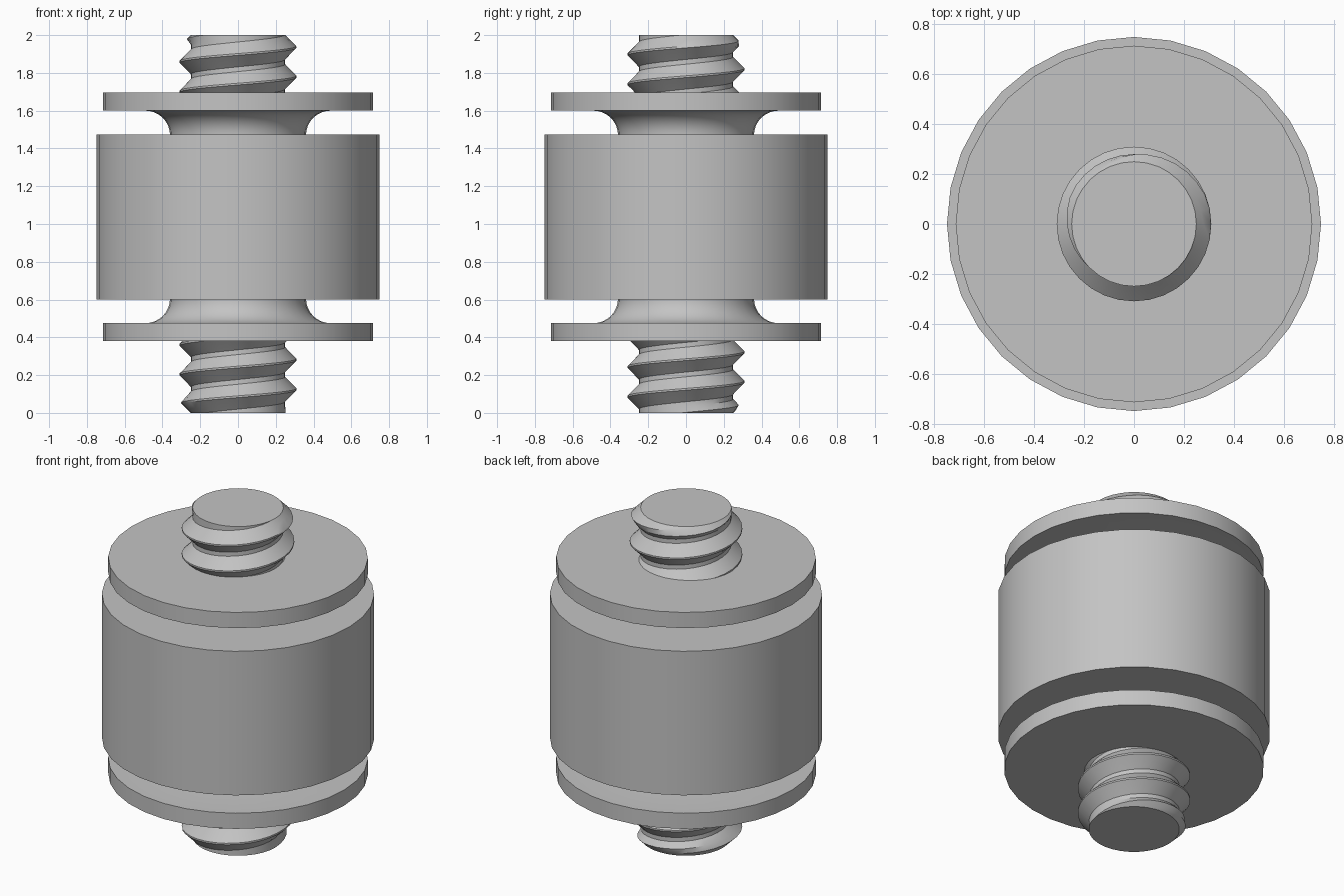
import bpy, bmesh
from math import sin, cos, tau, pi, hypot

if "Cube" in bpy.data.objects:
    bpy.data.objects.remove(bpy.data.objects["Cube"])

grey = bpy.data.materials.new("plain grey")
grey.use_nodes = True
tint = (0.55, 0.55, 0.55, 1)
grey.diffuse_color = tint
grey.node_tree.nodes["Principled BSDF"].inputs["Base Color"].default_value = tint


def finish(name, bm):
    bmesh.ops.recalc_face_normals(bm, faces=bm.faces)
    mesh = bpy.data.meshes.new(name)
    bm.to_mesh(mesh)
    bm.free()
    mesh.materials.append(grey)
    ob = bpy.data.objects.new(name, mesh)
    bpy.context.collection.objects.link(ob)
    bpy.ops.object.select_all(action="DESELECT")
    ob.select_set(True)
    bpy.context.view_layer.objects.active = ob
    bpy.ops.object.shade_smooth_by_angle(angle=pi / 6)
    return ob


def lathe(name, profile, sides=32):
    """Solid of revolution from (radius, height) points, capped at both ends."""
    bm = bmesh.new()
    rings = [[bm.verts.new((r * cos(tau * j / sides), r * sin(tau * j / sides), z))
              for j in range(sides)] for r, z in profile]
    for a, b in zip(rings, rings[1:]):
        for j in range(sides):
            k = (j + 1) % sides
            bm.faces.new((a[j], a[k], b[k], b[j]))
    bm.faces.new(rings[0])
    bm.faces.new(rings[-1])
    return finish(name, bm)


def thread(name, low, high, start, tip, sides=32, pitch=0.157):
    """Right-handed helical thread trimmed flat between two heights."""
    shape = [(0.25, 0), (0.25, 0.16), (0.28, 0.36), (0.31, 0.55), (0.31, 0.61), (0.28, 0.8)]
    m = len(shape)
    turns = int((high - low) / pitch) + 4
    bm = bmesh.new()
    grid = []
    for i in range(turns * m):
        r, f = shape[i % m]
        z = start + (i // m + f) * pitch
        grid.append([bm.verts.new((r * cos(tau * j / sides), r * sin(tau * j / sides),
                                   z + pitch * j / sides)) for j in range(sides)])
    # The last column joins the first column one pitch higher
    for i in range(len(grid) - 1):
        for j in range(sides):
            if j < sides - 1:
                quad = (grid[i][j], grid[i][j + 1], grid[i + 1][j + 1], grid[i + 1][j])
            elif i + 1 + m < len(grid):
                quad = (grid[i][j], grid[i + m][0], grid[i + m + 1][0], grid[i + 1][j])
            else:
                continue
            bm.faces.new(quad)
    # Trim both ends and cap them
    for z, up in ((low, -1), (high, 1)):
        bmesh.ops.bisect_plane(bm, geom=bm.verts[:] + bm.edges[:] + bm.faces[:],
                               plane_co=(0, 0, z), plane_no=(0, 0, up), clear_outer=True)
        rim = [e for e in bm.edges if e.is_boundary
               and all(abs(v.co.z - z) < 1e-4 for v in e.verts)]
        bmesh.ops.contextual_create(bm, geom=rim)
    # Chamfer the free end
    for v in bm.verts:
        limit = 0.25 + abs(v.co.z - tip)
        r = hypot(v.co.x, v.co.y)
        if r > limit:
            v.co.x *= limit / r
            v.co.y *= limit / r
    return finish(name, bm)


# Central sleeve
lathe("body", [(0.75, 0.6), (0.75, 1.475)])

# Flanges with concave fillets running into the sleeve
fillet = [(0.49 - 0.13 * sin(a * pi / 16), 0.605 - 0.13 * cos(a * pi / 16)) for a in range(9)]
lower = [(0.715, 0.38), (0.715, 0.475)] + fillet + [(0.36, 0.65)]
lathe("lower_flange", lower)
lathe("upper_flange", [(r, 2.075 - z) for r, z in lower])

# Threaded studs
thread("lower_stud", 0, 0.4, -0.28, 0)
thread("upper_stud", 1.68, 2, 1.375, 2)
